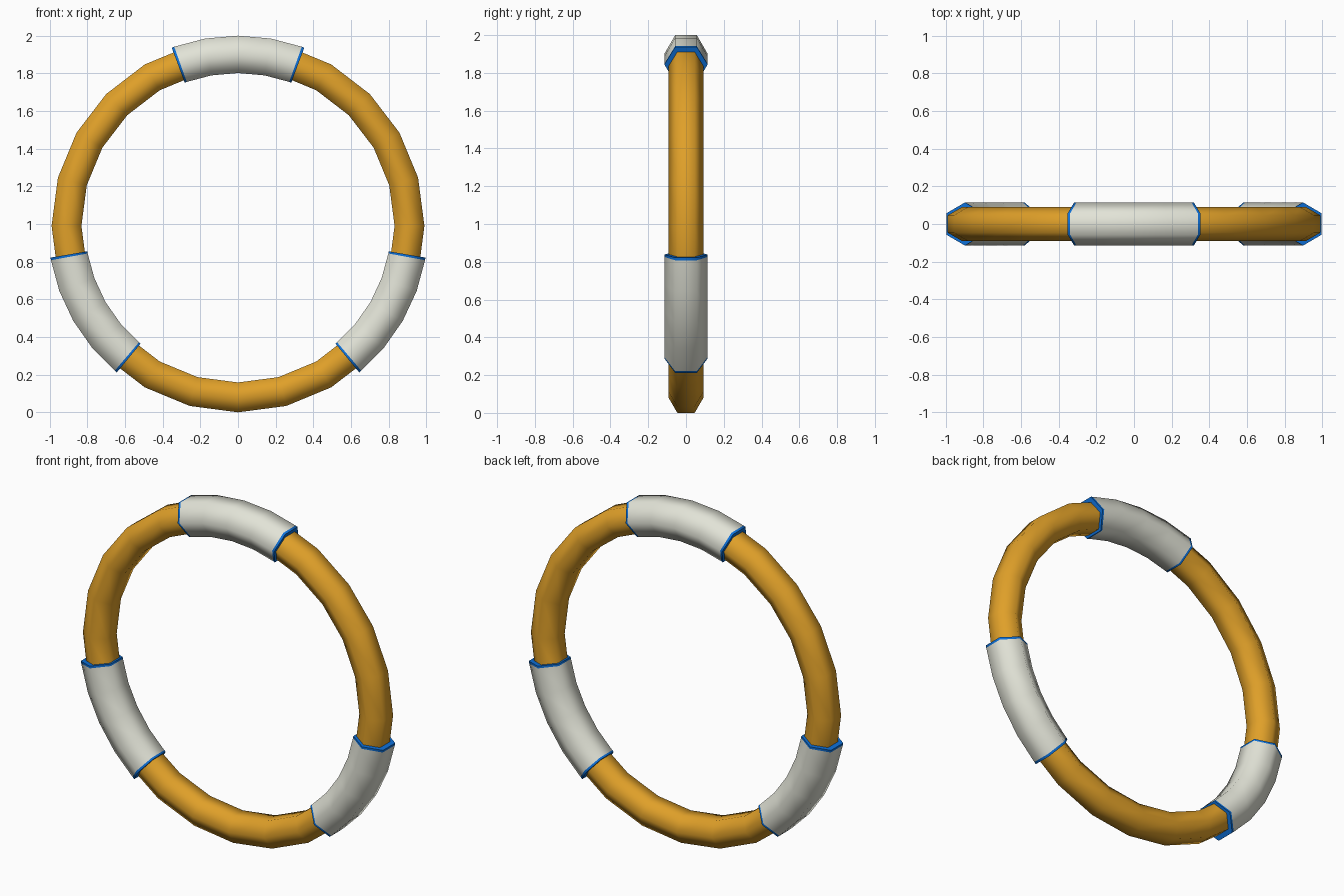
import bpy, bmesh
from math import sin, cos, pi, radians

if "Cube" in bpy.data.objects:
    bpy.data.objects.remove(bpy.data.objects["Cube"])

CENTRE_Z, RING_R = 0.99, 0.911


def material(name, rgb):
    m = bpy.data.materials.new(name)
    m.diffuse_color = (*rgb, 1.0)
    m.use_nodes = True
    m.node_tree.nodes["Principled BSDF"].inputs["Base Color"].default_value = m.diffuse_color
    return m


orange = material("amber", (0.74, 0.35, 0.022))
white = material("off_white", (0.76, 0.77, 0.68))
blue = material("bright_blue", (0.004, 0.16, 0.68))


def arc_tube(name, angles, tube_r, mat, closed=False, caps=False):
    """Hexagonal tube swept around the ring at the given angles (degrees)."""
    bm = bmesh.new()
    rows = []
    for a in map(radians, angles):
        row = []
        for k in range(6):
            t = k * pi / 3
            r = RING_R + tube_r * sin(t)
            row.append(bm.verts.new((r * cos(a), tube_r * cos(t), CENTRE_Z + r * sin(a))))
        rows.append(row)
    pairs = list(zip(rows, rows[1:]))
    if closed:
        pairs.append((rows[-1], rows[0]))
    for r0, r1 in pairs:
        for k in range(6):
            n = (k + 1) % 6
            f = bm.faces.new((r0[k], r0[n], r1[n], r1[k]))
            f.smooth = True
    if caps:
        bm.faces.new(rows[0])
        bm.faces.new(rows[-1])
    bmesh.ops.recalc_face_normals(bm, faces=bm.faces)
    if caps:
        for f in bm.faces:
            if len(f.verts) == 6:
                for e in f.edges:
                    e.smooth = False
    me = bpy.data.meshes.new(name)
    bm.to_mesh(me)
    bm.free()
    me.materials.append(mat)
    ob = bpy.data.objects.new(name, me)
    bpy.context.collection.objects.link(ob)
    return ob


# Main ring
arc_tube("ring", [i * 15 for i in range(24)], 0.0915, orange, closed=True)

# Three grip sleeves with blue end collars
for i, mid in enumerate((90, 210, 330), 1):
    arc_tube(f"grip_sleeve_{i}", [mid + d for d in (-19.6, -10, 0, 10, 19.6)], 0.1145, white)
    for side, s in (("a", -1), ("b", 1)):
        arc_tube(f"end_collar_{i}{side}", [mid + s * 19.6, mid + s * 20.4], 0.1145, blue, caps=True)
